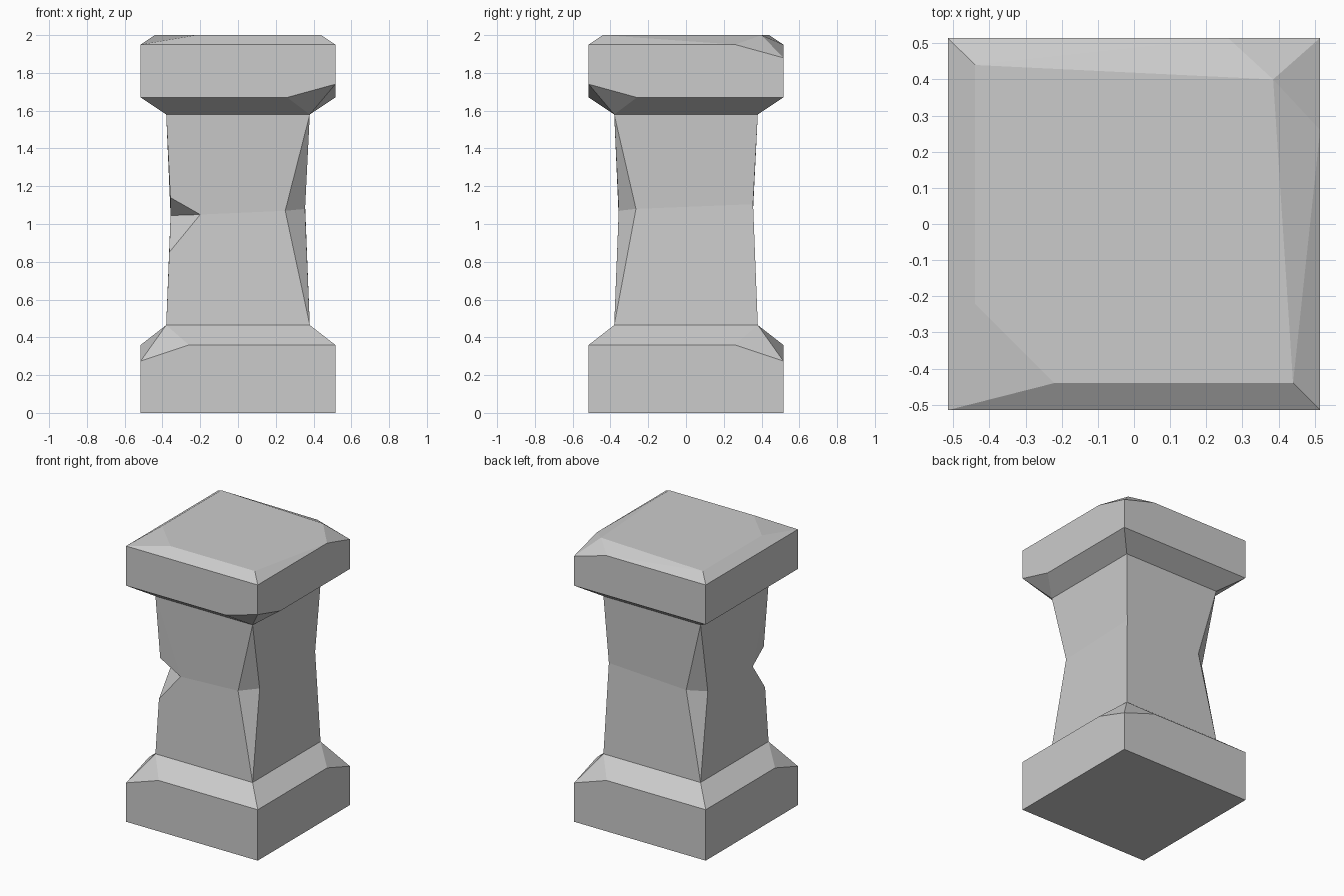
import bpy, bmesh, math

if "Cube" in bpy.data.objects:
    bpy.data.objects.remove(bpy.data.objects["Cube"])

R, S = 0.515, 0.38      # half widths: block rim, shaft ends
CUT = 0.26              # where a chip starts along a block rim
Z_BASE, Z_CAP = 0.465, 1.58


def square(h, z, skip=()):
    """Corners of a level square, leaving out the (sx, sy) corners in skip."""
    return [(sx * h, sy * h, z) for sx in (-1, 1) for sy in (-1, 1)
            if (sx, sy) not in skip]


def chip(sx, sy, z_rim, z_corner):
    """Broken block corner: two rim points and a shifted corner."""
    return [(sx * CUT, sy * R, z_rim), (sx * R, sy * CUT, z_rim),
            (sx * R, sy * R, z_corner)]


def add_hull(target, points, *openings):
    """Add a faceted convex chunk, left open where it meets its neighbours."""
    bm = bmesh.new()
    for p in points:
        bm.verts.new(p)
    bmesh.ops.convex_hull(bm, input=bm.verts[:])
    key = lambda p: tuple(round(c, 4) for c in p)
    open_sets = [{key(p) for p in o} for o in openings]
    inner = [f for f in bm.faces
             if any(all(key(v.co) in o for v in f.verts) for o in open_sets)]
    bmesh.ops.delete(bm, geom=inner, context='FACES')
    mesh = bpy.data.meshes.new("chunk")
    bm.to_mesh(mesh)
    bm.free()
    target.from_mesh(mesh)
    bpy.data.meshes.remove(mesh)


pillar = bmesh.new()
shaft_bottom = square(S, Z_BASE)
shaft_top = square(S, Z_CAP)

# Base block with two chipped corners
broken = [(-1, -1), (1, 1)]
base = square(R, 0) + square(R, 0.36, broken) + shaft_bottom
for sx, sy in broken:
    base += chip(sx, sy, 0.36, 0.275)
add_hull(pillar, base, shaft_bottom)

# Waisted shaft: chamfered waist at two corners, notch at the front left
waist = [(-0.20, -0.357, 1.05), (0.25, -0.356, 1.07), (0.355, -0.265, 1.08),
         (0.355, 0.355, 1.105), (-0.25, 0.355, 1.075), (-0.356, 0.265, 1.06),
         (-0.357, -0.235, 1.045)]
add_hull(pillar, shaft_bottom + waist + [(-0.364, -0.364, 0.85)],
         shaft_bottom, waist)
add_hull(pillar, shaft_top + waist + [(-0.358, -0.358, 1.14)],
         shaft_top, waist)

# Cap block: chipped below at front right, above at back right and front left
cap = shaft_top + square(R, 1.67, [(1, -1)]) + chip(1, -1, 1.67, 1.74)
cap += square(R, 1.95, [(1, 1)]) + chip(1, 1, 1.95, 1.88)
cap += square(0.44, 2.0, [(-1, -1), (1, 1)])
cap += [(-0.22, -0.44, 2.0), (-0.44, -0.22, 2.0), (0.385, 0.40, 2.0)]
add_hull(pillar, cap, shaft_top)

# Weld the parts and clean up flat triangles
bmesh.ops.remove_doubles(pillar, verts=pillar.verts[:], dist=0.0005)
bmesh.ops.dissolve_limit(pillar, angle_limit=math.radians(0.5),
                         verts=pillar.verts[:], edges=pillar.edges[:])
bmesh.ops.recalc_face_normals(pillar, faces=pillar.faces[:])
mesh = bpy.data.meshes.new("stone_pillar")
pillar.to_mesh(mesh)
pillar.free()
bpy.context.collection.objects.link(bpy.data.objects.new("stone_pillar", mesh))
